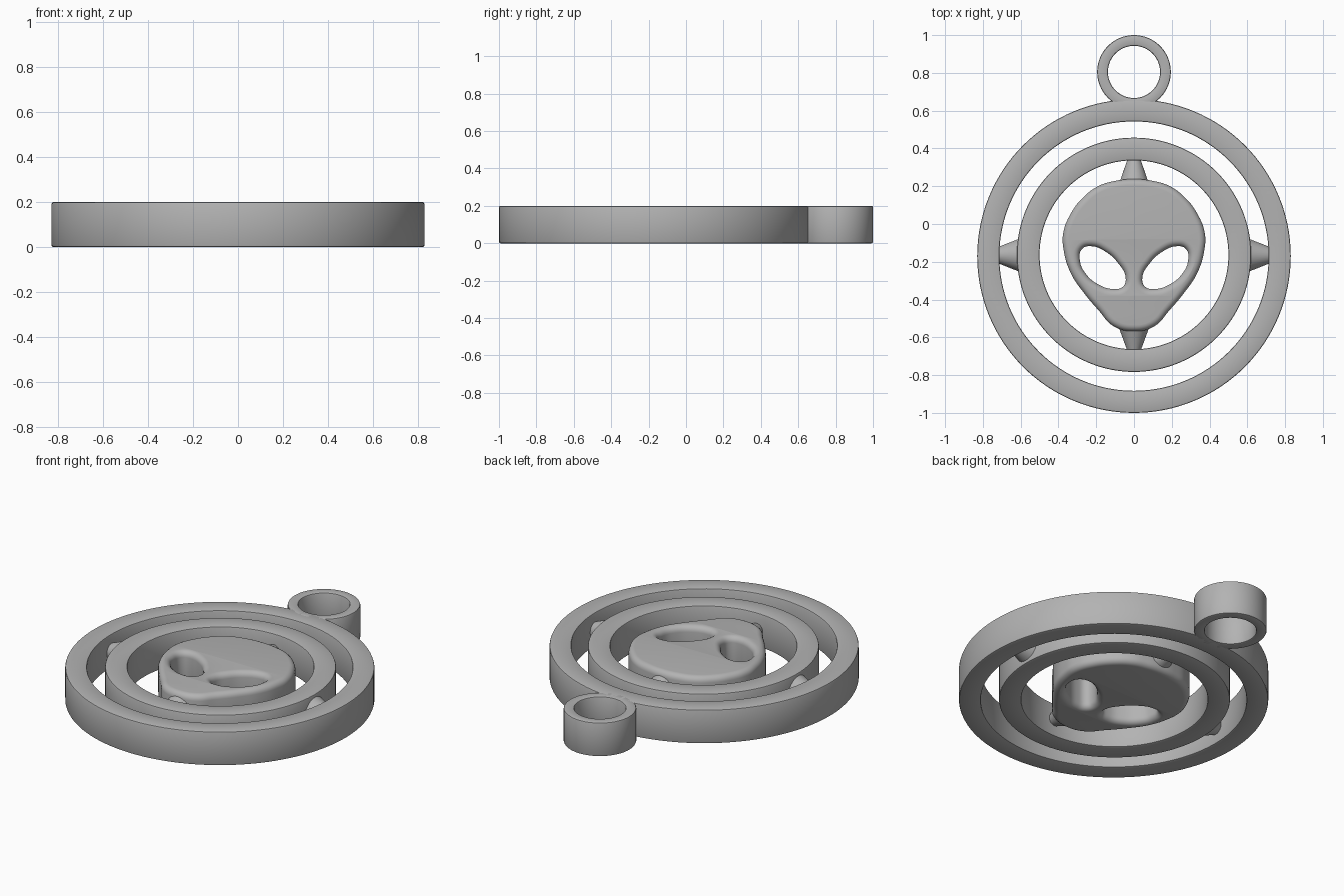
import bpy, bmesh, math
from mathutils import Vector, Matrix

cube = bpy.data.objects.get("Cube")
if cube:
    bpy.data.objects.remove(cube)

HEIGHT = 0.2
MID = HEIGHT / 2
RING_Y = -0.165

# One plain grey plastic
grey = bpy.data.materials.new("grey plastic")
grey.use_nodes = True
colour = (0.45, 0.45, 0.45, 1)
grey.diffuse_color = colour
grey.node_tree.nodes["Principled BSDF"].inputs["Base Color"].default_value = colour


def finish(obj, angle=40):
    obj.data.materials.clear()
    obj.data.materials.append(grey)
    bpy.ops.object.select_all(action='DESELECT')
    obj.select_set(True)
    bpy.context.view_layer.objects.active = obj
    bpy.ops.object.shade_smooth_by_angle(angle=math.radians(angle))
    return obj


def mesh_object(name, bm):
    bmesh.ops.recalc_face_normals(bm, faces=bm.faces)
    mesh = bpy.data.meshes.new(name)
    bm.to_mesh(mesh)
    bm.free()
    obj = bpy.data.objects.new(name, mesh)
    bpy.context.collection.objects.link(obj)
    return obj


def ring(name, y, outer, inner, edge=0.008, steps=128):
    """Lathe a rectangle with softened corners around a vertical axis."""
    bm = bmesh.new()
    profile = []
    corners = [(outer - edge, edge, -90), (outer - edge, HEIGHT - edge, 0),
               (inner + edge, HEIGHT - edge, 90), (inner + edge, edge, 180)]
    for r, z, start in corners:
        for k in range(3):
            a = math.radians(start + 45 * k)
            profile.append(bm.verts.new((r + edge * math.cos(a), 0, z + edge * math.sin(a))))
    edges = [bm.edges.new((v, profile[(i + 1) % len(profile)])) for i, v in enumerate(profile)]
    bmesh.ops.spin(bm, geom=profile + edges, cent=(0, 0, 0), axis=(0, 0, 1),
                   angle=math.tau, steps=steps, use_merge=True)
    bmesh.ops.remove_doubles(bm, verts=bm.verts, dist=1e-5)
    bmesh.ops.translate(bm, verts=bm.verts, vec=(0, y, 0))
    return finish(mesh_object(name, bm))


def pin(name, base, tip, base_radius, tip_radius):
    """Tapered pivot from base to tip."""
    base, tip = Vector(base), Vector(tip)
    axis = tip - base
    bm = bmesh.new()
    place = Matrix.Translation((base + tip) / 2) @ axis.to_track_quat('Z', 'Y').to_matrix().to_4x4()
    bmesh.ops.create_cone(bm, cap_ends=True, segments=40, radius1=base_radius,
                          radius2=tip_radius, depth=axis.length, matrix=place)
    return finish(mesh_object(name, bm))


def add_outline(curve, points):
    spline = curve.splines.new('BEZIER')
    spline.bezier_points.add(len(points) - 1)
    spline.use_cyclic_u = True
    for bp, (x, y) in zip(spline.bezier_points, points):
        bp.co = (x, y, 0)
        bp.handle_left_type = bp.handle_right_type = 'AUTO'


def mirrored(points):
    return [(-x, y) for x, y in reversed(points)]


# Rings and hanging loop
ring("outer_ring", RING_Y - 0.005, 0.83, 0.713)
ring("inner_ring", RING_Y + 0.002, 0.62, 0.50)
ring("hanging_loop", 0.805, 0.195, 0.138, steps=80)

# Pivots: ring to ring on the sides, head to ring at top and chin
for side, s in (("left", 1), ("right", -1)):
    pin(side + "_pivot", (s * 0.60, RING_Y, MID), (s * 0.74, RING_Y, MID), 0.09, 0.035)
pin("top_pivot", (0, 0.19, MID), (0, 0.37, MID), 0.087, 0.025)
pin("chin_pivot", (0, -0.51, MID), (0, -0.70, MID), 0.095, 0.024)

# Head: rounded slab with two slanted eye holes
half = [(0.10, 0.228), (0.19, 0.20), (0.275, 0.135), (0.335, 0.055), (0.375, -0.05),
        (0.372, -0.14), (0.335, -0.26), (0.265, -0.365), (0.185, -0.46), (0.11, -0.54)]
eye = [(0.275, -0.132), (0.222, -0.118), (0.148, -0.148), (0.085, -0.206), (0.044, -0.285),
       (0.058, -0.331), (0.111, -0.344), (0.19, -0.319), (0.254, -0.265), (0.286, -0.196)]
BEVEL = 0.034
curve = bpy.data.curves.new("head_outline", 'CURVE')
curve.dimensions = '2D'
curve.fill_mode = 'BOTH'
curve.resolution_u = 8
curve.extrude = MID - BEVEL
curve.bevel_depth = BEVEL
curve.bevel_resolution = 4
curve.offset = -BEVEL
add_outline(curve, [(0, 0.238)] + half + [(0, -0.568)] + mirrored(half))
add_outline(curve, eye)
add_outline(curve, mirrored(eye))

outline = bpy.data.objects.new("head_outline", curve)
bpy.context.collection.objects.link(outline)
bpy.context.view_layer.update()
head_mesh = bpy.data.meshes.new_from_object(
    outline.evaluated_get(bpy.context.evaluated_depsgraph_get()))
bpy.data.objects.remove(outline)
bm = bmesh.new()
bm.from_mesh(head_mesh)
bmesh.ops.remove_doubles(bm, verts=bm.verts, dist=1e-4)
bmesh.ops.translate(bm, verts=bm.verts, vec=(0, 0, MID))
finish(mesh_object("head", bm))
